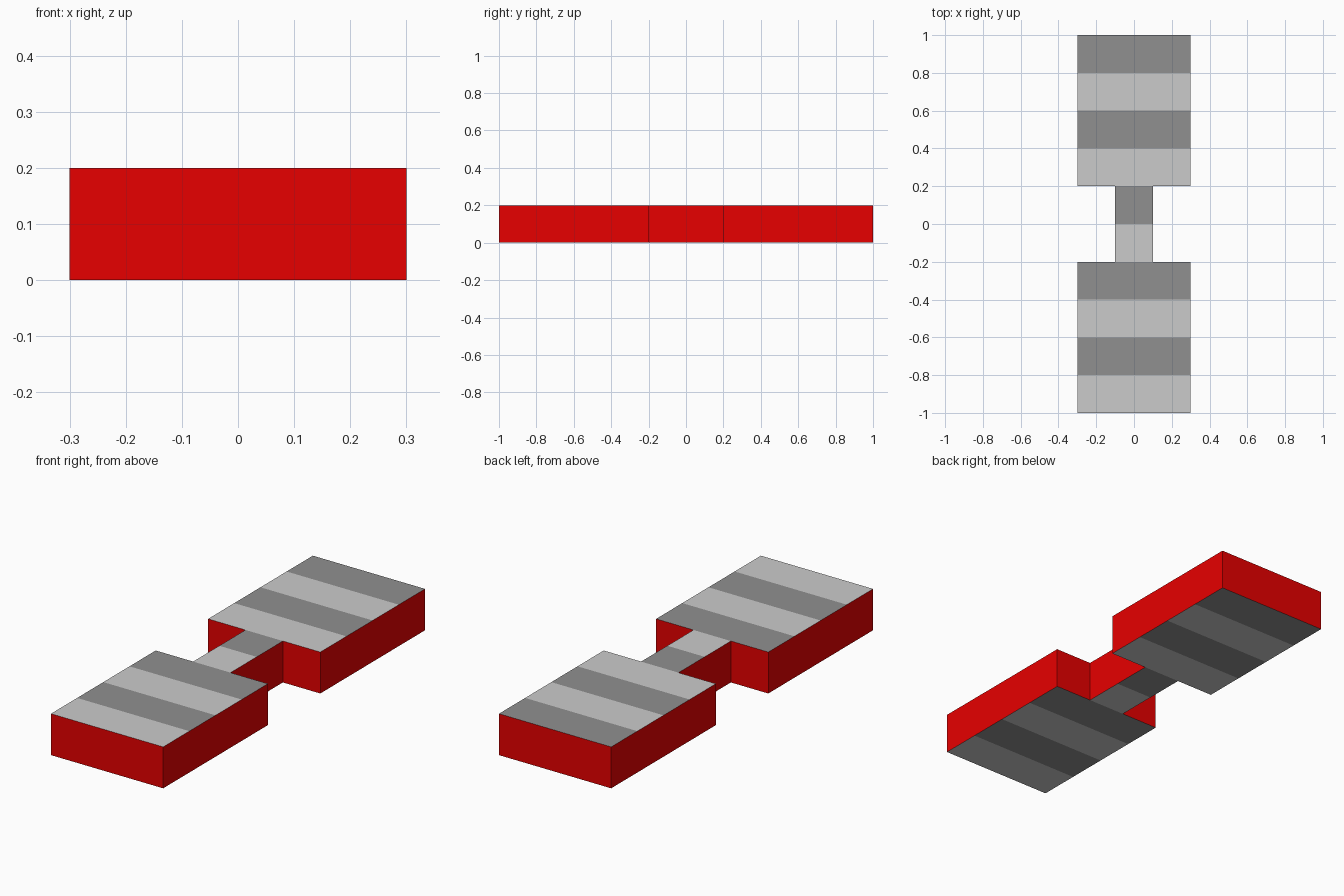
import bpy, bmesh

if "Cube" in bpy.data.objects:
    bpy.data.objects.remove(bpy.data.objects["Cube"])

HEIGHT = 0.2
STRIPE = 0.2


def material(name, color):
    m = bpy.data.materials.new(name)
    m.diffuse_color = (*color, 1)
    m.use_nodes = True
    m.node_tree.nodes["Principled BSDF"].inputs["Base Color"].default_value = m.diffuse_color
    return m


# Outline of two wide pads joined by a narrow neck (right half, then mirrored)
right = [(0.3, -1), (0.3, -0.2), (0.1, -0.2), (0.1, 0.2), (0.3, 0.2), (0.3, 1)]
outline = right + [(-x, y) for x, y in reversed(right)]

bm = bmesh.new()
base = bm.faces.new([bm.verts.new((x, y, 0)) for x, y in outline])
top = bmesh.ops.extrude_face_region(bm, geom=[base], use_keep_orig=True)["geom"]
bmesh.ops.translate(bm, vec=(0, 0, HEIGHT),
                    verts=[v for v in top if isinstance(v, bmesh.types.BMVert)])

# Cut the flat top and bottom into ten stripes
for i in range(1, 10):
    flat = [f for f in bm.faces if len({round(v.co.z, 4) for v in f.verts}) == 1]
    geom = flat + list({e for f in flat for e in f.edges})
    geom += list({v for f in flat for v in f.verts})
    bmesh.ops.bisect_plane(bm, geom=geom, dist=1e-5,
                           plane_co=(0, -1 + i * STRIPE, 0), plane_no=(0, 1, 0))
bmesh.ops.recalc_face_normals(bm, faces=bm.faces[:])

# Red walls, alternating light and dark grey stripes
for f in bm.faces:
    if abs(f.normal.z) < 0.5:
        f.material_index = 2
    else:
        f.material_index = int((f.calc_center_median().y + 1) / STRIPE) % 2

mesh = bpy.data.meshes.new("striped_curb")
bm.to_mesh(mesh)
bm.free()
mesh.materials.append(material("light_stripe", (0.6, 0.6, 0.6)))
mesh.materials.append(material("dark_stripe", (0.28, 0.28, 0.28)))
mesh.materials.append(material("red_wall", (0.8, 0.0, 0.0)))
bpy.context.collection.objects.link(bpy.data.objects.new("striped_curb", mesh))
